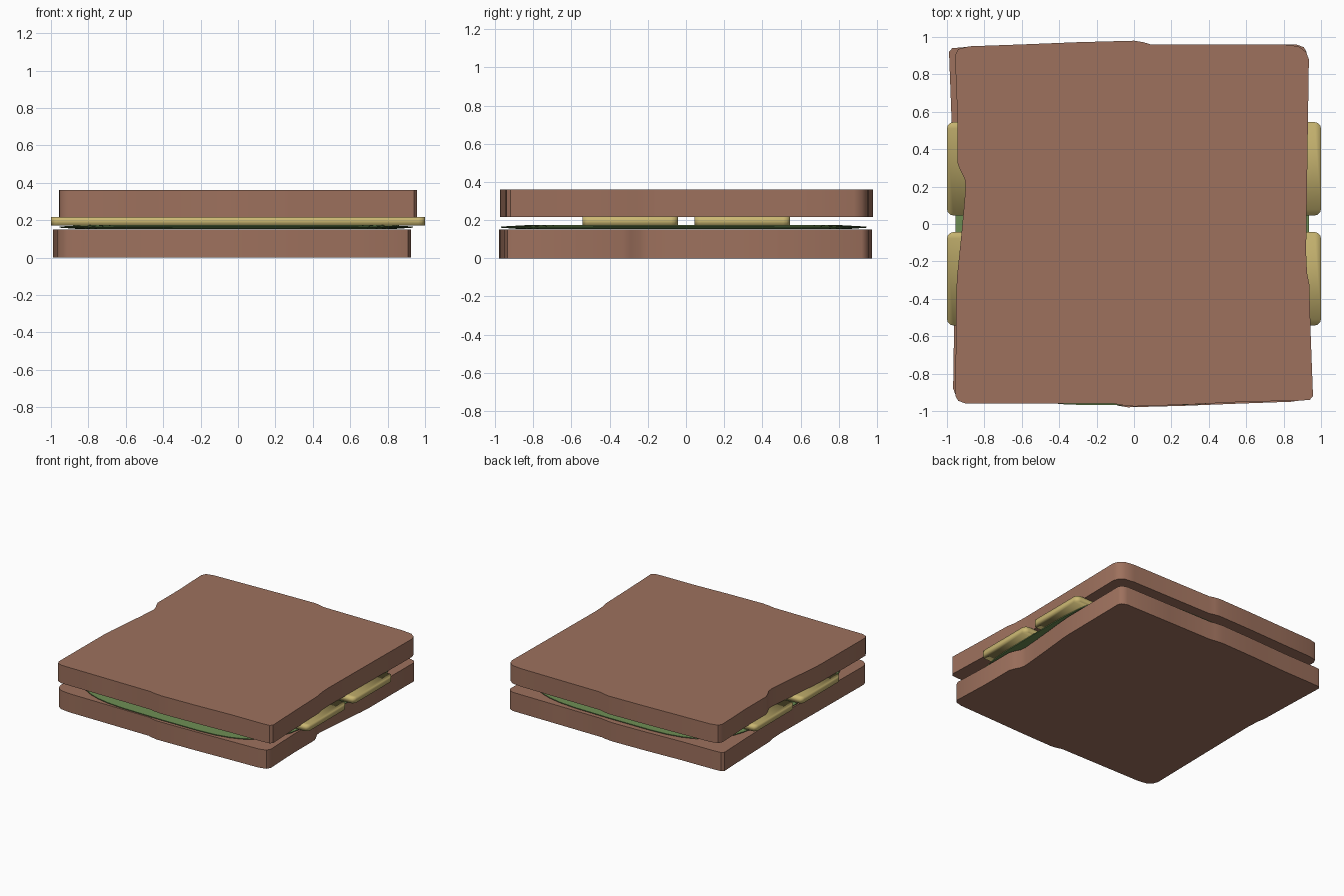
import bpy, bmesh, math

if "Cube" in bpy.data.objects:
    bpy.data.objects.remove(bpy.data.objects["Cube"])


def material(name, rgb):
    m = bpy.data.materials.new(name)
    m.diffuse_color = (*rgb, 1)
    m.use_nodes = True
    m.node_tree.nodes["Principled BSDF"].inputs["Base Color"].default_value = m.diffuse_color
    return m


def finish(name, bm, mat, angle=None):
    bmesh.ops.recalc_face_normals(bm, faces=bm.faces)
    me = bpy.data.meshes.new(name)
    bm.to_mesh(me)
    bm.free()
    me.materials.append(mat)
    ob = bpy.data.objects.new(name, me)
    bpy.context.collection.objects.link(ob)
    bpy.ops.object.select_all(action='DESELECT')
    bpy.context.view_layer.objects.active = ob
    ob.select_set(True)
    if angle is None:
        bpy.ops.object.shade_smooth()
    else:
        bpy.ops.object.shade_smooth_by_angle(angle=math.radians(angle))
    return ob


def loft(name, rings, mat, angle=None):
    """Stack of matching outlines, joined by quads and capped."""
    bm = bmesh.new()
    vs = [[bm.verts.new(p) for p in ring] for ring in rings]
    n = len(vs[0])
    for a, b in zip(vs, vs[1:]):
        for i in range(n):
            j = (i + 1) % n
            bm.faces.new((a[i], a[j], b[j], b[i]))
    bm.faces.new(vs[0][::-1])
    bm.faces.new(vs[-1])
    return finish(name, bm, mat, angle)


bread = material("bread", (0.34, 0.165, 0.11))
green = material("lettuce", (0.15, 0.26, 0.085))
yellow = material("cheese", (0.60, 0.48, 0.17))

# Irregular slice outline, counter-clockwise; the lower slice is turned half round
outline = [(-0.955, -0.92), (-0.94, -0.945), (-0.90, -0.96), (-0.5, -0.96), (-0.11, -0.96),
           (-0.07, -0.968), (0, -0.975), (0.3, -0.965), (0.6, -0.95), (0.88, -0.945),
           (0.94, -0.94), (0.957, -0.92), (0.945, -0.6), (0.937, -0.32), (0.925, -0.26),
           (0.92, -0.15), (0.925, 0.2), (0.93, 0.55), (0.935, 0.88), (0.92, 0.92),
           (0.88, 0.95), (0.80, 0.96), (0.09, 0.96), (0.05, 0.972), (0, 0.98),
           (-0.3, 0.972), (-0.6, 0.96), (-0.88, 0.95), (-0.94, 0.935), (-0.957, 0.90),
           (-0.945, 0.6), (-0.945, 0.33), (-0.93, 0.29), (-0.905, 0.24), (-0.90, 0.20),
           (-0.91, 0.08), (-0.925, -0.08), (-0.945, -0.27), (-0.95, -0.36)]


def slice_of_bread(name, z0, z1, s, dx):
    loft(name, [[(s * x + dx, s * y, z) for x, y in outline] for z in (z0, z1)], bread, 40)


slice_of_bread("bottom_bread", 0.0, 0.15, -1, -0.032)
slice_of_bread("top_bread", 0.215, 0.36, 1, 0.0)


# Thin lettuce leaf: rounded square with a slightly raised middle
def leaf_ring(k, z):
    pts = []
    for i in range(48):
        t = 2 * math.pi * i / 48
        c, s = math.cos(t), math.sin(t)
        pts.append((-0.01 + k * 0.945 * math.copysign(abs(c) ** 0.5, c),
                    -0.012 + k * 0.958 * math.copysign(abs(s) ** 0.5, s), z))
    return pts


loft("lettuce", [leaf_ring(0.88, 0.152), leaf_ring(1, 0.16),
                 leaf_ring(1, 0.166), leaf_ring(0.85, 0.174)], green, 40)


# Two cheese strips with rounded corners, overhanging both sides
def strip_ring(cy, z, r=0.035):
    pts = []
    for k, (sx, sy) in enumerate([(1, 1), (-1, 1), (-1, -1), (1, -1)]):
        for i in range(4):
            t = math.pi / 2 * (k + i / 3)
            pts.append((sx * (1 - r) + r * math.cos(t),
                        cy + sy * (0.25 - r) + r * math.sin(t), z))
    return pts


for name, cy in (("cheese_front", -0.293), ("cheese_back", 0.295)):
    loft(name, [strip_ring(cy, 0.171), strip_ring(cy, 0.218)], yellow)
